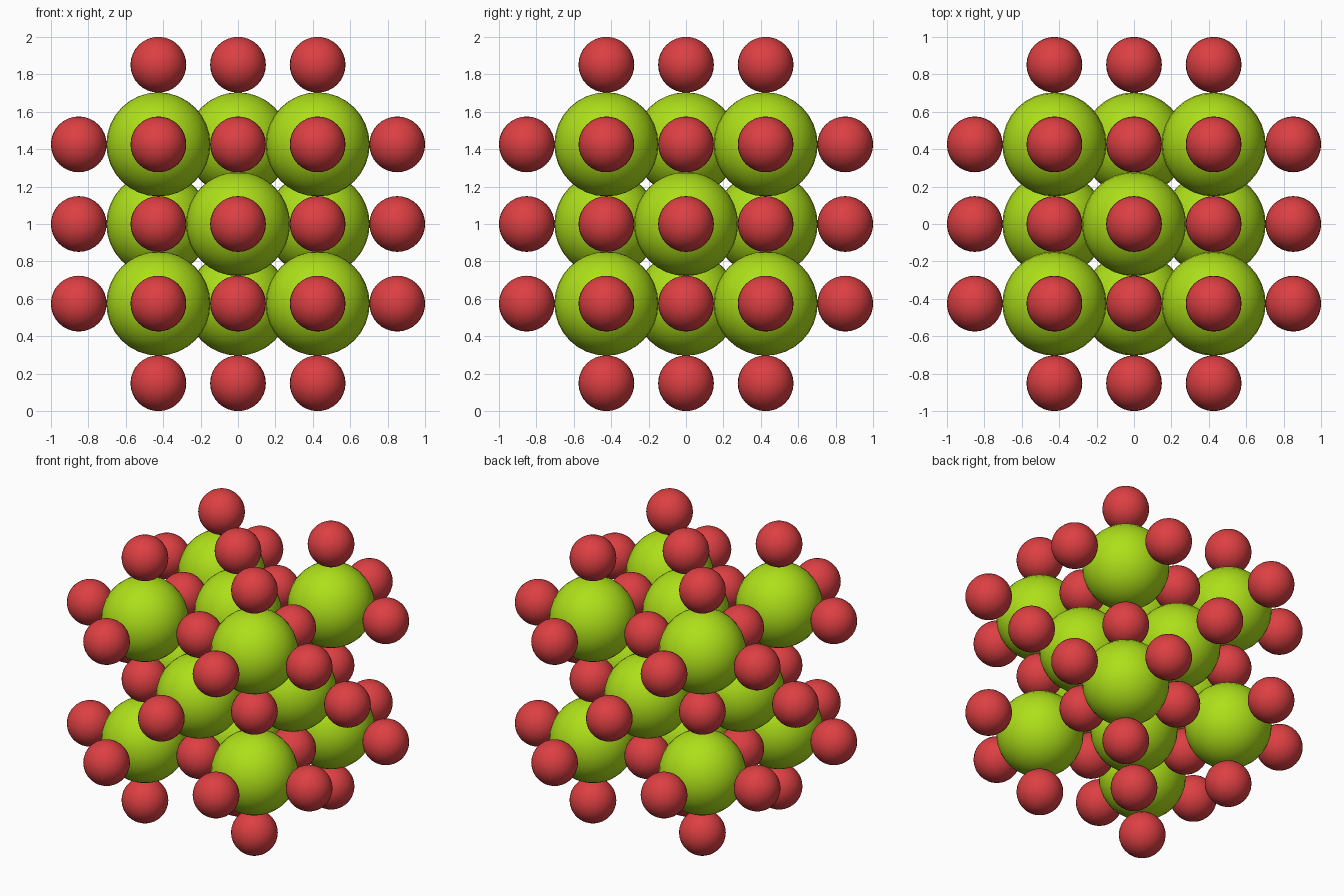
import bpy
import bmesh
from itertools import product

if "Cube" in bpy.data.objects:
    bpy.data.objects.remove(bpy.data.objects["Cube"])

A = 0.4255        # half lattice spacing
R_BIG = 0.278
R_SMALL = 0.149


def material(name, color):
    m = bpy.data.materials.new(name)
    m.diffuse_color = color
    m.use_nodes = True
    m.node_tree.nodes["Principled BSDF"].inputs["Base Color"].default_value = m.diffuse_color
    return m


def sphere_mesh(name, radius, mat):
    me = bpy.data.meshes.new(name)
    bm = bmesh.new()
    bmesh.ops.create_uvsphere(bm, u_segments=32, v_segments=16, radius=radius)
    for f in bm.faces:
        f.smooth = True
    bm.to_mesh(me)
    bm.free()
    me.materials.append(mat)
    return me


def place(name, mesh, cell):
    ob = bpy.data.objects.new(name, mesh)
    ob.location = (cell[0] * A, cell[1] * A, 1 + cell[2] * A)
    bpy.context.collection.objects.link(ob)


big = sphere_mesh("large_ion", R_BIG, material("green", (0.42, 0.74, 0.01, 1)))
small = sphere_mesh("small_ion", R_SMALL, material("red", (0.72, 0.05, 0.055, 1)))

# Large ions: cube corners and face centres (odd cells of a 3x3x3 block)
large_cells = [c for c in product((-1, 0, 1), repeat=3) if sum(c) % 2]

# Small ions: the six neighbours around each large ion, shared ones once
small_cells = set()
for c in large_cells:
    for axis, step in product(range(3), (-1, 1)):
        n = list(c)
        n[axis] += step
        small_cells.add(tuple(n))

for c in large_cells:
    place("large_ion", big, c)
for c in sorted(small_cells):
    place("small_ion", small, c)
